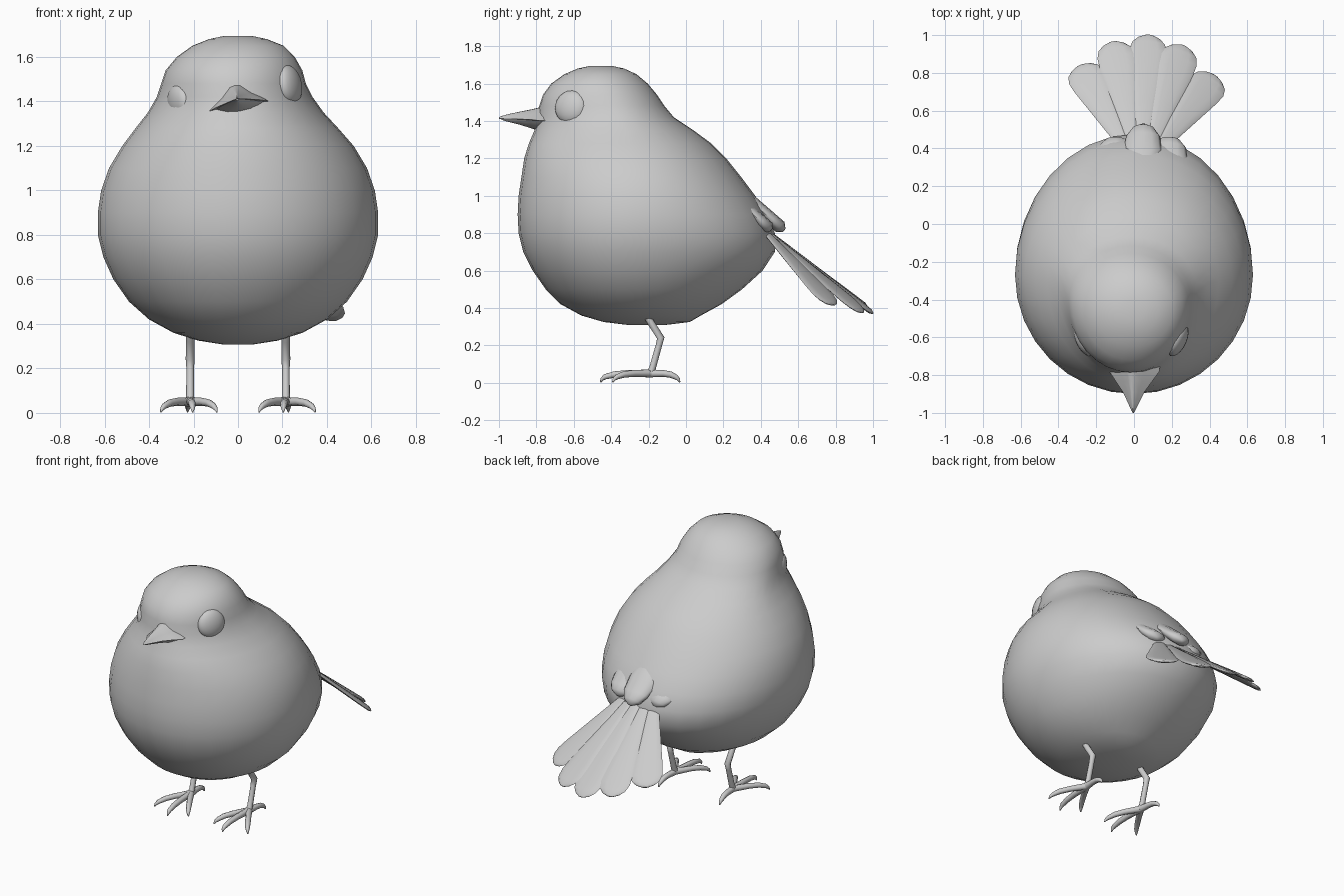
import bpy, bmesh, math
from mathutils import Vector, Matrix

if "Cube" in bpy.data.objects:
    bpy.data.objects.remove(bpy.data.objects["Cube"])

ROLL = math.radians(-10)          # the head is cocked to one side


def finish(ob, angle=60):
    bpy.ops.object.select_all(action='DESELECT')
    ob.select_set(True)
    bpy.context.view_layer.objects.active = ob
    bpy.ops.object.shade_smooth_by_angle(angle=math.radians(angle))
    return ob


def mesh_object(name, bm, angle=60):
    bmesh.ops.recalc_face_normals(bm, faces=bm.faces)
    me = bpy.data.meshes.new(name)
    bm.to_mesh(me)
    bm.free()
    ob = bpy.data.objects.new(name, me)
    bpy.context.collection.objects.link(ob)
    return finish(ob, angle)


def loft(name, rings, angle=60):
    """Skin a list of equal-length closed rings and cap both ends."""
    bm = bmesh.new()
    vs = [[bm.verts.new(p) for p in r] for r in rings]
    n = len(vs[0])
    for a, b in zip(vs, vs[1:]):
        for i in range(n):
            j = (i + 1) % n
            bm.faces.new((a[i], a[j], b[j], b[i]))
    bm.faces.new(vs[0])
    bm.faces.new(vs[-1])
    return mesh_object(name, bm, angle)


def roll_about(center):
    c = Matrix.Translation(center)
    return c @ Matrix.Rotation(ROLL, 4, 'Y') @ c.inverted()


def ellipsoid(name, scale, matrix, u=20, v=12):
    bm = bmesh.new()
    bmesh.ops.create_uvsphere(bm, u_segments=u, v_segments=v, radius=1)
    bmesh.ops.transform(bm, matrix=matrix @ Matrix.Diagonal((*scale, 1)), verts=bm.verts)
    return mesh_object(name, bm)


# Body and head: egg-shaped rings (z, front y, back y, widest y, half width, centre x)
profile = [
    (0.308, -0.30, -0.12, -0.21, 0.07, 0), (0.325, -0.44, 0.02, -0.22, 0.18, 0),
    (0.36, -0.56, 0.08, -0.24, 0.29, 0), (0.42, -0.67, 0.19, -0.25, 0.40, 0),
    (0.50, -0.75, 0.30, -0.26, 0.49, 0), (0.60, -0.82, 0.41, -0.27, 0.56, 0),
    (0.70, -0.87, 0.475, -0.27, 0.605, 0), (0.80, -0.895, 0.475, -0.27, 0.63, 0),
    (0.90, -0.90, 0.435, -0.27, 0.63, 0), (1.00, -0.895, 0.37, -0.27, 0.615, 0),
    (1.10, -0.88, 0.295, -0.28, 0.58, 0), (1.20, -0.865, 0.215, -0.29, 0.52, 0),
    (1.28, -0.84, 0.135, -0.30, 0.455, -0.005), (1.35, -0.81, 0.04, -0.32, 0.395, -0.01),
    (1.42, -0.79, -0.065, -0.36, 0.35, -0.015), (1.48, -0.785, -0.115, -0.41, 0.325, -0.02),
    (1.54, -0.765, -0.155, -0.43, 0.307, -0.018), (1.60, -0.72, -0.205, -0.45, 0.265, -0.01),
    (1.65, -0.65, -0.265, -0.455, 0.205, 0), (1.68, -0.58, -0.33, -0.455, 0.13, 0),
    (1.695, -0.51, -0.40, -0.455, 0.06, 0),
]
rings = []
for z, yf, yb, cy, w, cx in profile:
    ring = []
    for i in range(32):
        a = math.tau * i / 32
        s = math.sin(a)
        ring.append(Vector((cx + w * math.cos(a), cy + s * ((yb - cy) if s > 0 else (cy - yf)), z)))
    rings.append(ring)
loft("body", rings)

# Eyes: flattened spheres, tilted with the head
tilt = roll_about(Vector((-0.015, -0.615, 1.43)))
for side, label in ((1, "right"), (-1, "left")):
    m = tilt @ Matrix.Translation((-0.015 + side * 0.25, -0.615, 1.43)) \
        @ Matrix.Rotation(math.radians(-25 * side), 4, 'Z')
    ellipsoid("eye_" + label, (0.045, 0.092, 0.09), m)

# Beak: ridged upper half and shallow lower half (y, half width, edge z, crest z)
beak_tilt = roll_about(Vector((0, -0.8, 1.39)))
upper = [(-0.70, 0.14, 1.375, 1.495), (-0.78, 0.135, 1.378, 1.475), (-0.83, 0.10, 1.39, 1.462),
         (-0.89, 0.058, 1.40, 1.45), (-0.95, 0.028, 1.407, 1.437), (-0.985, 0.012, 1.41, 1.427),
         (-1.0, 0.003, 1.413, 1.42)]
lower = [(-0.70, 0.125, 1.385, 1.335), (-0.78, 0.12, 1.385, 1.348), (-0.83, 0.085, 1.395, 1.362),
         (-0.89, 0.048, 1.402, 1.38), (-0.95, 0.022, 1.408, 1.395), (-0.98, 0.008, 1.411, 1.404)]
for name, secs, bow in (("beak_upper", upper, 0.5), ("beak_lower", lower, 0.8)):
    rings = []
    for y, w, ze, zc in secs:
        half = [(-1, 0), (-0.9, 0.12 * bow * 2), (-0.5, bow), (-0.18, 0.93), (0, 1),
                (0.18, 0.93), (0.5, bow), (0.9, 0.12 * bow * 2), (1, 0), (0, 0.06)]
        rings.append([beak_tilt @ Vector((u * w, y, ze + v * (zc - ze))) for u, v in half])
    loft(name, rings, 50)


def feather(name, base, tip, side, shape, thick):
    """Thin blade from base to tip; shape holds (fraction along, half width)."""
    axis = tip - base
    side = (side - axis * (side.dot(axis) / axis.length_squared)).normalized()
    normal = axis.cross(side).normalized()
    rings = []
    for t, w in shape:
        rings.append([base + axis * t + side * (w * math.cos(math.tau * i / 12))
                      + normal * (thick * min(1, w / 0.05) * math.sin(math.tau * i / 12))
                      for i in range(12)])
    loft(name, rings)


# Tail: five feathers fanned towards +x
tips = [Vector(p) for p in ((-0.285, 0.84, 0.47), (-0.11, 0.965, 0.41), (0.08, 1.0, 0.37),
                            (0.26, 0.945, 0.375), (0.43, 0.785, 0.415))]
blade = [(-0.12, 0.025), (0.05, 0.034), (0.4, 0.065), (0.75, 0.096), (0.86, 0.1),
         (0.93, 0.086), (0.975, 0.056), (1.0, 0.018)]
for i, tip in enumerate(tips):
    base = Vector((-0.055 + 0.052 * i, 0.42, 0.825 - 0.006 * abs(i - 2)))
    side = tips[min(i + 1, 4)] - tips[max(i - 1, 0)]
    feather("tail_feather_%d" % (i + 1), base, tip, side, blade, 0.011)

# Short covert feathers over the tail root
covert = [(0, 0.03), (0.25, 0.075), (0.55, 0.1), (0.8, 0.09), (0.93, 0.06), (1, 0.015)]
for name, b, t in (("covert_middle", (0.04, 0.22, 1.08), (0.05, 0.525, 0.815)),
                   ("covert_left", (-0.12, 0.22, 1.02), (-0.09, 0.455, 0.815)),
                   ("covert_right", (0.17, 0.22, 1.02), (0.19, 0.455, 0.815))):
    feather(name, Vector(b), Vector(t), Vector((1, 0, 0)), covert, 0.035)


def tube(name, points):
    """Tapered round tube through (x, y, z, radius) points."""
    cu = bpy.data.curves.new(name, 'CURVE')
    cu.dimensions = '3D'
    cu.bevel_depth = 1
    cu.bevel_resolution = 2
    cu.use_fill_caps = True
    sp = cu.splines.new('POLY')
    sp.points.add(len(points) - 1)
    for p, (x, y, z, r) in zip(sp.points, points):
        p.co = (x, y, z, 1)
        p.radius = r
    ob = bpy.data.objects.new(name, cu)
    bpy.context.collection.objects.link(ob)
    bpy.ops.object.select_all(action='DESELECT')
    ob.select_set(True)
    bpy.context.view_layer.objects.active = ob
    bpy.ops.object.convert(target='MESH')
    return finish(bpy.context.view_layer.objects.active)


# Legs and feet: bent leg, three front toes, one back toe, each with a claw
toe_ends = {"outer": (0.115, -0.37), "middle": (-0.01, -0.435), "inner": (-0.105, -0.37),
            "back": (0.01, -0.055)}
for s, label in ((1, "right"), (-1, "left")):
    x = 0.215 * s
    tube("leg_" + label, [(x, -0.23, 0.40, 0.022), (x, -0.19, 0.325, 0.019), (x, -0.135, 0.24, 0.02),
                          (x, -0.145, 0.20, 0.017), (x, -0.18, 0.075, 0.018), (x, -0.195, 0.045, 0.022)])
    for toe, (dx, y) in toe_ends.items():
        ex, y0 = x + s * dx, -0.19
        dy = 0.022 if toe == "back" else -0.022
        mx = x + s * dx * 0.5
        tube("toe_%s_%s" % (toe, label), [
            (x, y0, 0.05, 0.021), (mx, (y0 + y) / 2, 0.05, 0.018),
            (x + s * dx * 0.8, y0 + (y - y0) * 0.8, 0.044, 0.017), (ex, y, 0.031, 0.014),
            (ex + s * dx * 0.1, y + dy * 0.7, 0.018, 0.009), (ex + s * dx * 0.15, y + dy, 0.003, 0.003)])
